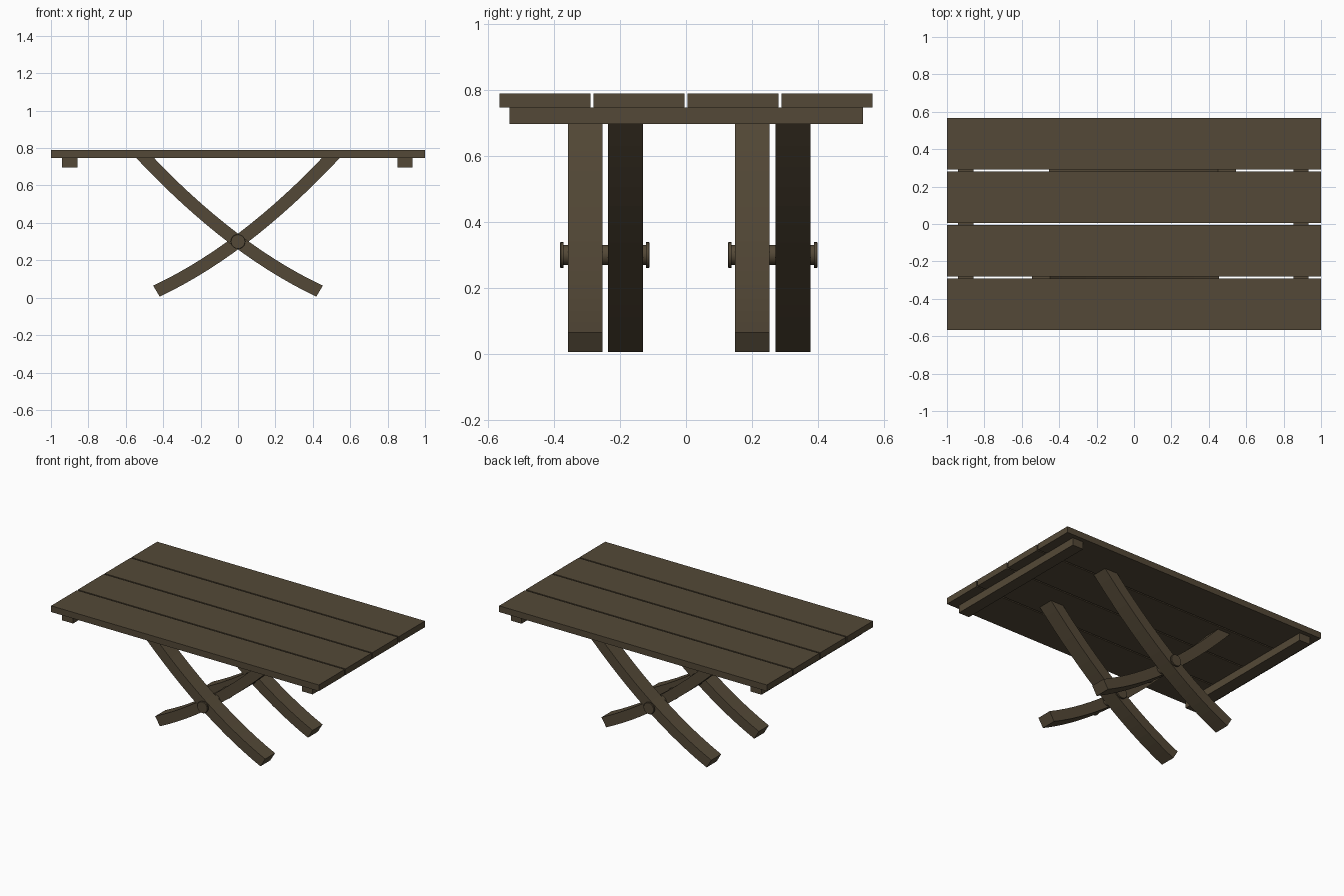
import bpy, bmesh, math

if "Cube" in bpy.data.objects:
    bpy.data.objects.remove(bpy.data.objects["Cube"])

wood = bpy.data.materials.new("dark brown wood")
wood.diffuse_color = (0.088, 0.066, 0.038, 1)
wood.use_nodes = True
wood.node_tree.nodes["Principled BSDF"].inputs["Base Color"].default_value = wood.diffuse_color


def make(name, verts, faces, smooth=False):
    me = bpy.data.meshes.new(name)
    me.from_pydata(verts, [], faces)
    bm = bmesh.new()
    bm.from_mesh(me)
    bmesh.ops.recalc_face_normals(bm, faces=bm.faces)
    bm.to_mesh(me)
    bm.free()
    me.materials.append(wood)
    ob = bpy.data.objects.new(name, me)
    bpy.context.collection.objects.link(ob)
    if smooth:
        bpy.ops.object.select_all(action='DESELECT')
        ob.select_set(True)
        bpy.context.view_layer.objects.active = ob
        bpy.ops.object.shade_smooth_by_angle(angle=math.radians(30))
    return ob


def box(name, x0, x1, y0, y1, z0, z1):
    v = [(x, y, z) for x in (x0, x1) for y in (y0, y1) for z in (z0, z1)]
    f = [(0, 1, 3, 2), (4, 6, 7, 5), (0, 4, 5, 1), (2, 3, 7, 6), (0, 2, 6, 4), (1, 5, 7, 3)]
    return make(name, v, f)


# Tabletop planks
for i in range(4):
    c = (i - 1.5) * 0.2855
    box(f"top_plank_{i + 1}", -1, 1, c - 0.138, c + 0.138, 0.748, 0.79)

# Battens under the ends
box("left_batten", -0.94, -0.857, -0.536, 0.537, 0.697, 0.748)
box("right_batten", 0.853, 0.933, -0.536, 0.537, 0.697, 0.748)


# Curved legs: offset a parabola to both sides, cut flat under the top
def leg(name, side, y0, y1, n=14, half=0.034, top=0.748):
    rails = []
    for s in (1, -1):
        pts = []
        for i in range(n + 1):
            x = -0.436 + 0.91 * i / n
            z = 0.30 + 0.744 * x + 0.312 * x * x
            m = 0.744 + 0.624 * x
            if i == 0:
                m = 0.6
            d = math.hypot(1, m)
            p = (x - s * half * m / d, z + s * half / d)
            if p[1] < top - 0.01:
                pts.append(p)
        # last point extended to the underside of the top
        m = 1.04
        px, pz = pts[-1]
        pts.append((px + (top - pz) / m, top))
        while len(pts) < n + 2:
            pts.insert(-1, pts[-2])
        rails.append(pts)
    v, f = [], []
    for a, b in zip(*rails):
        v += [(side * p[0], y, p[1]) for p, y in ((a, y0), (a, y1), (b, y1), (b, y0))]
    k = len(v) // 4
    for i in range(k - 1):
        for j in range(4):
            f.append((4 * i + j, 4 * i + (j + 1) % 4, 4 * i + 4 + (j + 1) % 4, 4 * i + 4 + j))
    f += [(0, 1, 2, 3), tuple(range(4 * k - 4, 4 * k))]
    ob = make(name, v, f)
    bm = bmesh.new()
    bm.from_mesh(ob.data)
    bmesh.ops.remove_doubles(bm, verts=bm.verts, dist=1e-5)
    bmesh.ops.recalc_face_normals(bm, faces=bm.faces)
    bm.to_mesh(ob.data)
    bm.free()


leg("front_leg_outer", -1, -0.358, -0.253)
leg("front_leg_inner", 1, -0.236, -0.130)
leg("back_leg_inner", -1, 0.148, 0.254)
leg("back_leg_outer", 1, 0.272, 0.378)


# Pivot pins with wider capped ends
def pin(name, y0, y1, n=24):
    prof = [(0.037, y0), (0.039, y0 + 0.002), (0.039, y0 + 0.011), (0.031, y0 + 0.011),
            (0.031, y1 - 0.011), (0.039, y1 - 0.011), (0.039, y1 - 0.002), (0.037, y1)]
    v, f = [], []
    for r, y in prof:
        for i in range(n):
            a = 2 * math.pi * i / n
            v.append((r * math.cos(a), y, 0.30 + r * math.sin(a)))
    for k in range(len(prof) - 1):
        for i in range(n):
            j = (i + 1) % n
            f.append((k * n + i, k * n + j, k * n + n + j, k * n + n + i))
    f += [tuple(range(n)), tuple(range(len(v) - n, len(v)))]
    make(name, v, f, smooth=True)


pin("front_pivot_pin", -0.382, -0.110)
pin("back_pivot_pin", 0.127, 0.399)
